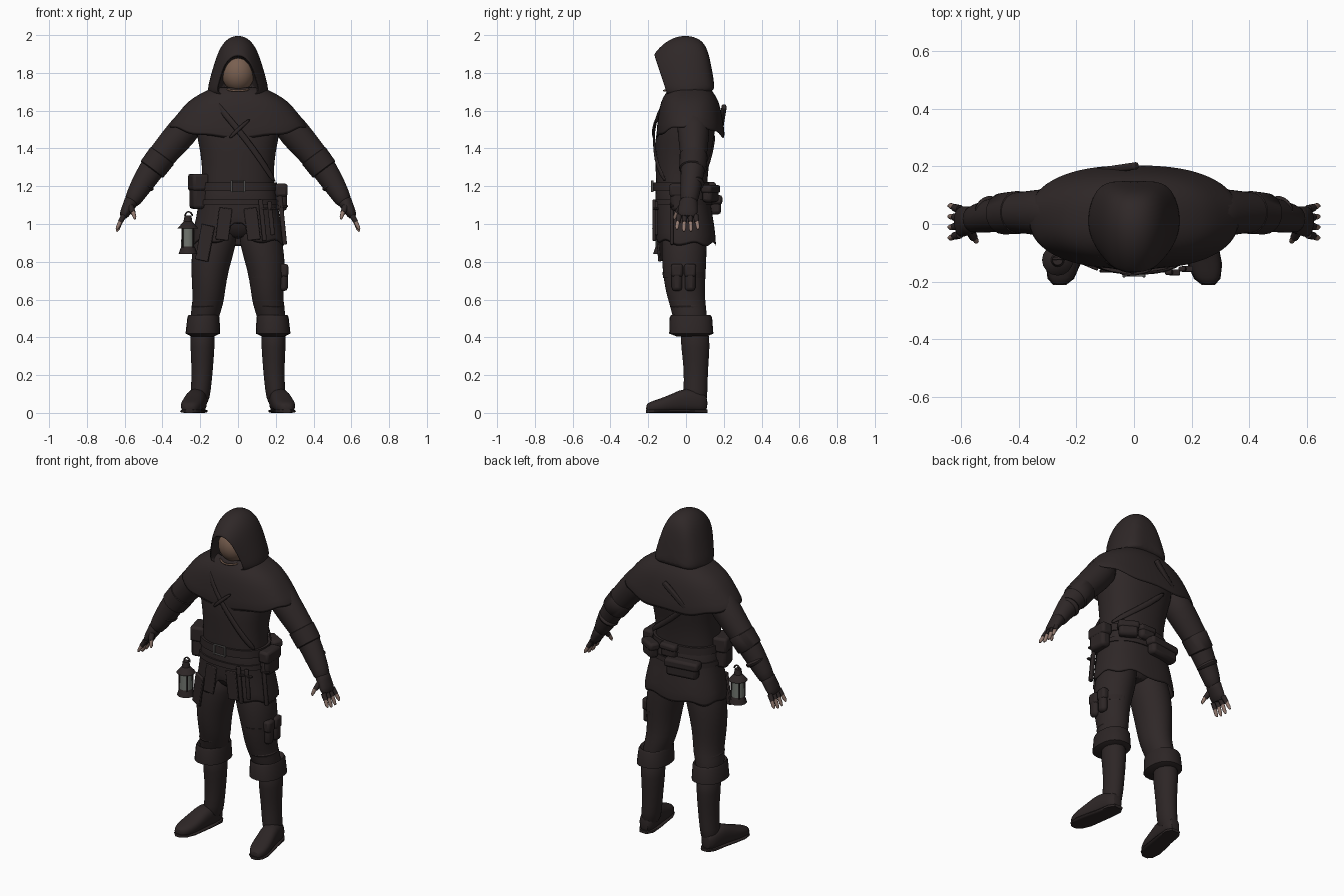
import bpy, bmesh, math
from mathutils import Vector, Matrix

if "Cube" in bpy.data.objects:
    bpy.data.objects.remove(bpy.data.objects["Cube"])


def material(name, rgb):
    m = bpy.data.materials.new(name)
    m.use_nodes = True
    m.diffuse_color = (*rgb, 1)
    m.node_tree.nodes["Principled BSDF"].inputs["Base Color"].default_value = (*rgb, 1)
    return m


CLOTH = material("dark_cloth", (.028, .0205, .0205))
LEATHER = material("dark_leather", (.026, .019, .019))
SKIN = material("skin", (.30, .20, .165))
MASK = material("tan_mask", (.19, .115, .08))
METAL = material("grey_metal", (.13, .125, .12))
GLASS = material("lantern_glass", (.16, .175, .155))


def finish(name, bm, mat, subsurf=0, thick=0, bevel=0):
    bmesh.ops.recalc_face_normals(bm, faces=bm.faces)
    me = bpy.data.meshes.new(name)
    bm.to_mesh(me)
    bm.free()
    me.materials.append(mat)
    me.shade_smooth()
    me.set_sharp_from_angle(angle=math.radians(50))
    ob = bpy.data.objects.new(name, me)
    bpy.context.collection.objects.link(ob)
    if thick:
        mod = ob.modifiers.new("thickness", "SOLIDIFY")
        mod.thickness = thick
    if bevel:
        mod = ob.modifiers.new("bevel", "BEVEL")
        mod.width, mod.segments = bevel, 2
    if subsurf:
        mod = ob.modifiers.new("smooth", "SUBSURF")
        mod.levels = mod.render_levels = subsurf
    return ob


def skin_rings(name, rings, mat, caps=True, skip=None, **kw):
    """Bridge equal rings of points into a surface."""
    bm = bmesh.new()
    rows = [[bm.verts.new(p) for p in r] for r in rings]
    n = len(rows[0])
    for a, b in zip(rows, rows[1:]):
        for i in range(n):
            quad = [a[i], a[(i + 1) % n], b[(i + 1) % n], b[i]]
            mid = sum((v.co for v in quad), Vector()) / 4
            if not (skip and skip(mid)):
                bm.faces.new(quad)
    if caps:
        bm.faces.new(rows[0])
        bm.faces.new(rows[-1])
    return finish(name, bm, mat, **kw)


def loft(name, secs, mat, side=1, mode="flat", n=20, p=2.0, shape=None, **kw):
    """Sections (x, y, z, ru, rv): flat rings, rings along the path, or upright rings."""
    rings = []
    for k, (x, y, z, ru, rv) in enumerate(secs):
        u, v = Vector((1, 0, 0)), Vector((0, 1, 0))
        if mode == "path":
            t = Vector(secs[min(k + 1, len(secs) - 1)][:3]) - Vector(secs[max(k - 1, 0)][:3])
            u = v.cross(t).normalized()
            v = t.normalized().cross(u)
        elif mode == "upright":
            v = Vector((0, 0, 1))
        ring = []
        for i in range(n):
            a = math.tau * i / n
            c, s = math.cos(a), math.sin(a)
            q = Vector((x, y, z)) + u * ru * math.copysign(abs(c) ** (2 / p), c) \
                + v * rv * math.copysign(abs(s) ** (2 / p), s)
            if shape and k == len(secs) - 1:
                q.z += shape(a)
            ring.append((q.x * side, q.y, q.z))
        rings.append(ring)
    return skin_rings(name, rings, mat, **kw)


def box(name, loc, size, mat, rz=0, tilt=0, bevel=.01):
    bm = bmesh.new()
    m = Matrix.Translation(loc) @ Matrix.Rotation(rz, 4, "Z") @ Matrix.Rotation(tilt, 4, "Y")
    bmesh.ops.create_cube(bm, size=1, matrix=m @ Matrix.Diagonal((*size, 1)))
    return finish(name, bm, mat, bevel=bevel)


def cone(name, loc, r1, r2, h, mat, n=16):
    bm = bmesh.new()
    bmesh.ops.create_cone(bm, cap_ends=True, segments=n, radius1=r1, radius2=r2, depth=h,
                          matrix=Matrix.Translation(loc))
    return finish(name, bm, mat)


def strap(name, pts, width, mat=LEATHER):
    """Flat band through points, facing away from the body axis."""
    bm = bmesh.new()
    pts = [Vector(p) for p in pts]
    rows = []
    for k, p in enumerate(pts):
        t = pts[min(k + 1, len(pts) - 1)] - pts[max(k - 1, 0)]
        w = t.cross(Vector((p.x, p.y * 2, 0))).normalized() * width / 2
        rows.append((bm.verts.new(p + w), bm.verts.new(p - w)))
    for a, b in zip(rows, rows[1:]):
        bm.faces.new((a[0], a[1], b[1], b[0]))
    return finish(name, bm, mat, thick=.012, subsurf=1)


def pouch(name, loc, size, rz=0):
    x, y, z = loc
    w, d, h = size
    box(name, loc, size, LEATHER, rz, bevel=.018)
    box(name + "_flap", (x, y, z + h * .28), (w * 1.1, d * 1.14, h * .5), LEATHER, rz, bevel=.014)


# Torso, mantle and tunic skirt
loft("torso", [(0, -.01, .92, .05, .08), (0, -.01, .98, .16, .11), (0, -.02, 1.08, .2, .13),
               (0, -.025, 1.2, .193, .138), (0, -.02, 1.32, .19, .14), (0, -.01, 1.44, .212, .158),
               (0, .01, 1.56, .24, .155), (0, .02, 1.66, .17, .11), (0, 0, 1.74, .08, .08)],
     CLOTH, n=24, p=2.3, subsurf=1)
loft("shoulder_mantle", [(0, .02, 1.73, .12, .1), (0, .02, 1.69, .2, .13), (0, .02, 1.65, .268, .153),
                         (0, .022, 1.58, .322, .17), (0, .024, 1.45, .372, .185)],
     CLOTH, n=40, p=2.4, caps=False, thick=.012, subsurf=1,
     shape=lambda a: .07 * math.cos(a) ** 2 + .008 * math.sin(9 * a))
loft("tunic_skirt", [(0, -.02, 1.2, .2, .142), (0, -.015, 1.08, .212, .148),
                     (0, -.005, 1.0, .23, .155), (0, 0, .9, .25, .162)],
     CLOTH, n=48, p=2.4, caps=False, thick=.01, subsurf=1,
     shape=lambda a: .012 * math.sin(7 * a) + .02 * max(0, -math.sin(a)) - .012,
     skip=lambda c: c.y < 0 and abs(c.x) < .03 and c.z < 1.0)
for s in (-1, 1):
    box("front_flap", (.075 * s, -.163, 1.0), (.07, .012, .17), CLOTH, tilt=-.12 * s, bevel=.004)
box("hanging_flap", (-.175, -.135, .9), (.075, .014, .19), CLOTH, rz=-.4, tilt=.2, bevel=.004)

# Hood: arch shaped rings from the inside, over the rim, to the back
half = [(0, 1), (.3, .96), (.55, .82), (.72, .6), (.86, .35), (1, .08), (.88, 0), (.45, 0), (0, 0)]
arch = half + [(-x, z) for x, z in half[-2:0:-1]]
hood = []
for yt, yb, zt, zb, w in [(-.05, -.01, 1.89, 1.7, .105), (-.172, -.105, 1.888, 1.69, .108),
                          (-.172, -.1, 1.902, 1.685, .118), (-.11, -.06, 1.972, 1.68, .15),
                          (-.02, 0, 2.008, 1.675, .17), (.07, .07, 1.99, 1.69, .16),
                          (.11, .135, 1.94, 1.7, .13), (.13, .155, 1.86, 1.72, .07)]:
    hood.append([(w * x, yb + (yt - yb) * z, zb + (zt - zb) * z) for x, z in arch])
skin_rings("hood", hood, CLOTH, subsurf=2)

# Masked face with a seam, and a neck cord
bm = bmesh.new()
bmesh.ops.create_uvsphere(bm, u_segments=24, v_segments=16, radius=1,
                          matrix=Matrix.Translation((0, -.04, 1.8)) @ Matrix.Diagonal((.088, .085, .1, 1)))
finish("masked_face", bm, MASK)
strap("mask_seam", [(0, -.041 - .085 * math.cos(a), 1.8 + .1 * math.sin(a))
                    for a in (-.6, -.3, 0, .3, .6)], .004, CLOTH)
strap("neck_cord", [(.08 * math.sin(a), -.045 - .08 * math.cos(a), 1.725 - .02 * math.cos(a))
                    for a in (-1, -.5, 0, .5, 1)], .012, MASK)

for s in (-1, 1):
    # Arms, bracers and hands
    loft("arm", [(.22, .035, 1.58, .08, .09), (.3, .04, 1.48, .085, .085), (.37, .04, 1.4, .078, .075),
                 (.43, .04, 1.33, .071, .068), (.49, .03, 1.24, .064, .06), (.545, .02, 1.15, .05, .05),
                 (.57, .012, 1.1, .04, .046)], CLOTH, s, "path", subsurf=1)
    loft("elbow_wrap", [(.395, .04, 1.37, .06, .06), (.402, .04, 1.36, .077, .075), (.455, .036, 1.29, .074, .072),
                        (.462, .035, 1.28, .055, .055)], LEATHER, s, "path")
    for x, z, r in ((.36, 1.415, .078), (.5, 1.215, .067)):
        loft("sleeve_fold", [(x - .01, .035, z + .015, .055, .055), (x, .035, z, r, r),
                             (x + .012, .035, z - .018, .055, .055)], CLOTH, s, "path", subsurf=1)
    loft("glove", [(.555, .016, 1.14, .045, .05), (.575, .012, 1.1, .034, .049), (.595, .008, 1.065, .03, .055),
                   (.612, .006, 1.03, .02, .05)], LEATHER, s, "path", subsurf=1)
    for i in range(4):
        y, spread = -.036 + .029 * i, (i - 1.5) * .008
        drop = .012 if i in (1, 2) else 0
        loft("finger_sleeve", [(.604, y, 1.045, .015, .015), (.624, y + spread / 2, 1.01, .013, .013)],
             LEATHER, s, "path", n=10)
        loft("fingertip", [(.62, y + spread / 2, 1.017, .011, .011), (.636, y + spread, .985 - drop, .01, .01),
                           (.643, y + spread, .972 - drop, .005, .005)], SKIN, s, "path", n=10)
    loft("thumb_sleeve", [(.57, -.02, 1.095, .018, .018), (.556, -.048, 1.06, .014, .014)],
         LEATHER, s, "path", n=10)
    loft("thumb_tip", [(.556, -.046, 1.064, .012, .012), (.547, -.06, 1.035, .009, .009),
                       (.546, -.062, 1.025, .004, .004)], SKIN, s, "path", n=10)

    # Legs, boots and folded cuffs
    loft("trouser_leg", [(.1, -.01, 1.02, .1, .115), (.125, -.01, .89, .12, .122), (.15, -.01, .76, .1, .117),
                         (.155, -.005, .64, .087, .104), (.16, .01, .57, .082, .096), (.178, .02, .51, .078, .092),
                         (.187, .035, .42, .062, .08)], CLOTH, s, subsurf=1)
    loft("knee_fold", [(.16, .005, .6, .07, .085), (.165, .008, .565, .088, .102), (.172, .015, .535, .07, .085)],
         CLOTH, s, subsurf=1)
    loft("boot_cuff", [(.18, .025, .495, .06, .08), (.182, .025, .518, .08, .105), (.183, .026, .505, .085, .112),
                       (.186, .028, .42, .092, .117), (.187, .03, .405, .06, .08)], LEATHER, s, p=2.3)
    strap("cuff_strap", [(s * (.186 + .09 * math.sin(a)), .025 - .118 * math.cos(a), .455)
                         for a in (-.6, 0, .6, 1.2)], .02)
    loft("boot_shaft", [(.188, .045, .46, .068, .08), (.188, .05, .35, .065, .077), (.189, .053, .22, .056, .063),
                        (.196, .05, .13, .054, .065), (.206, .05, .03, .05, .062)], LEATHER, s, subsurf=1)
    foot = [(.208, .115, .05, .028, .045), (.21, .08, .056, .05, .054), (.22, 0, .07, .054, .068),
            (.234, -.07, .052, .058, .05), (.246, -.14, .038, .06, .037), (.254, -.19, .03, .046, .029),
            (.258, -.212, .025, .022, .02)]
    loft("boot_foot", foot, LEATHER, s, "upright", p=2.5, subsurf=1)
    loft("boot_sole", [(x, y, .009, r, .009) for x, y, z, r, h in foot], LEATHER, s, "upright", n=12, p=4)

# Belts and buckle
loft("waist_belt", [(0, -.022, 1.175, .209, .152), (0, -.022, 1.22, .206, .15)], LEATHER, n=40, p=2.3)
loft("hip_belt", [(0, -.018, 1.1, .218, .157), (0, -.018, 1.13, .215, .155)], LEATHER, n=40, p=2.3)
for x in (-.035, .035):
    box("buckle_bar", (x, -.179, 1.2), (.01, .012, .062), METAL, bevel=.002)
for z in (1.172, 1.228):
    box("buckle_rail", (0, -.177, z), (.075, .012, .007), METAL, bevel=.002)

# Crossed chest straps and back strap
strap("chest_strap", [(-.15, -.1, 1.675), (-.07, -.157, 1.58), (0, -.178, 1.5), (.08, -.175, 1.4),
                      (.15, -.157, 1.3), (.2, -.11, 1.22)], .035)
strap("short_cross_strap", [(.07, -.163, 1.56), (0, -.184, 1.5), (-.05, -.178, 1.45)], .022)
strap("back_strap", [(.2, .03, 1.22), (.13, .1, 1.28), (0, .133, 1.38), (-.1, .148, 1.48)], .035)
box("back_knife", (-.06, .192, 1.56), (.19, .025, .03), LEATHER, rz=.15, tilt=-.75, bevel=.008)

# Pouches on the belt and thigh
pouch("left_hip_pouch", (.23, -.02, 1.14), (.06, .12, .14))
pouch("left_rear_pouch", (.15, .13, 1.16), (.11, .055, .09), -.5)
pouch("right_hip_pouch", (-.21, -.06, 1.17), (.08, .11, .18), .25)
pouch("back_pouch", (-.08, .145, 1.1), (.19, .06, .1), .15)
pouch("small_back_pouch", (.02, .13, 1.18), (.1, .05, .08))
for y in (-.048, .022):
    pouch("thigh_pouch", (.243, y, .715), (.042, .055, .14))
loft("thigh_strap", [(.153, -.01, .715, .095, .112), (.153, -.01, .745, .096, .114)], LEATHER)

# Sheathed knives at the left hip
for x, y, z, l in ((.13, -.168, 1.02, .22), (.175, -.156, 1.03, .18), (.235, -.075, 1.02, .26)):
    box("knife_sheath", (x, y, z), (.024, .018, l), LEATHER, tilt=-.1, bevel=.006)
    box("knife_guard", (x + .01, y, z + l * .28), (.04, .02, .01), LEATHER, tilt=-.1, bevel=.003)

# Lantern at the right hip
lx, ly = -.265, -.125
cone("lantern_base", (lx, ly, .852), .05, .042, .024, LEATHER)
cone("lantern_collar", (lx, ly, .874), .042, .034, .022, LEATHER)
cone("lantern_glass", (lx, ly, .93), .037, .033, .1, GLASS)
cone("lantern_roof", (lx, ly, .995), .054, .024, .035, LEATHER)
cone("lantern_cap", (lx, ly, 1.027), .024, .018, .035, LEATHER)
for i in range(4):
    a = math.pi / 4 + i * math.pi / 2
    cone("lantern_post", (lx + .039 * math.cos(a), ly + .039 * math.sin(a), .93), .004, .004, .11, LEATHER, 8)
strap("lantern_handle", [(lx + .022 * math.cos(a), ly, 1.038 + .03 * math.sin(a))
                         for a in (0, .8, 1.57, 2.34, 3.14)], .01)
